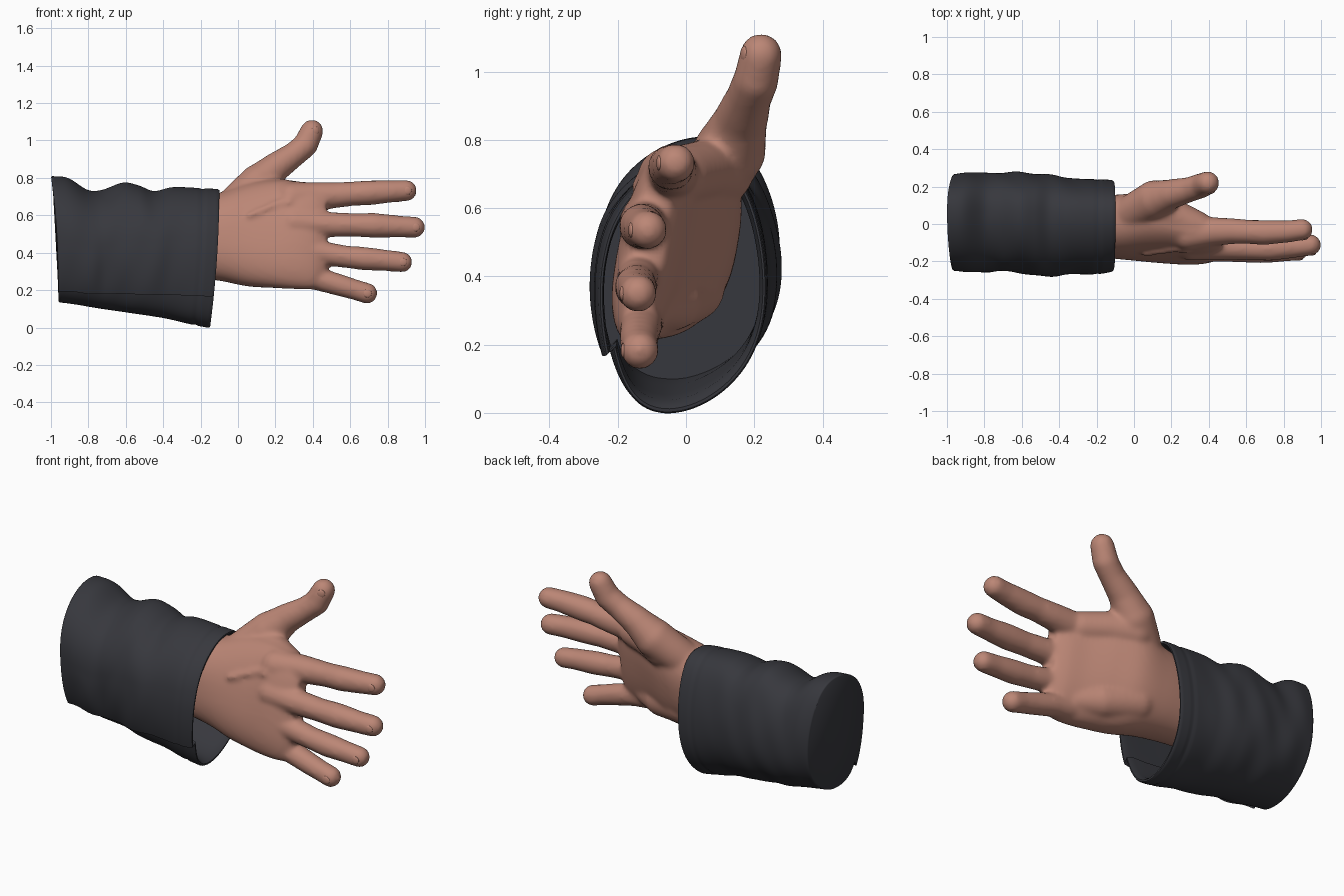
import bpy, bmesh, math
from mathutils import Vector, Matrix

cube = bpy.data.objects.get("Cube")
if cube:
    bpy.data.objects.remove(cube, do_unlink=True)


def material(name, rgb):
    m = bpy.data.materials.new(name)
    m.use_nodes = True
    m.diffuse_color = (*rgb, 1)
    bsdf = next(n for n in m.node_tree.nodes if n.type == 'BSDF_PRINCIPLED')
    bsdf.inputs["Base Color"].default_value = (*rgb, 1)
    bsdf.inputs["Roughness"].default_value = 0.7
    return m


skin = material("skin", (0.50, 0.24, 0.18))
cloth = material("dark cloth", (0.038, 0.039, 0.047))


def spow(v, p):
    return math.copysign(abs(v) ** p, v)


def sample(table, u):
    """Smoothly interpolate rows keyed by their first value."""
    u = min(max(u, table[0][0]), table[-1][0])
    i = next(i for i in range(len(table) - 1) if u <= table[i + 1][0])
    a, b = table[i], table[i + 1]
    p, q = table[max(i - 1, 0)], table[min(i + 2, len(table) - 1)]
    h = b[0] - a[0]
    t = (u - a[0]) / h
    out = []
    for k in range(1, len(a)):
        ma = (b[k] - p[k]) / (b[0] - p[0]) * h
        mb = (q[k] - a[k]) / (q[0] - a[0]) * h
        out.append((2*t**3 - 3*t*t + 1) * a[k] + (t**3 - 2*t*t + t) * ma
                   + (3*t*t - 2*t**3) * b[k] + (t**3 - t*t) * mb)
    return out


def loft(bm, rings):
    """Skin a list of point rings and cap both ends."""
    loops = [[bm.verts.new(p) for p in r] for r in rings]
    n = len(loops[0])
    for a, b in zip(loops, loops[1:]):
        for i in range(n):
            j = (i + 1) % n
            bm.faces.new((a[i], a[j], b[j], b[i]))
    bm.faces.new(loops[0])
    bm.faces.new(loops[-1])


def finish(bm, name, mat):
    bmesh.ops.recalc_face_normals(bm, faces=bm.faces)
    mesh = bpy.data.meshes.new(name)
    bm.to_mesh(mesh)
    bm.free()
    mesh.materials.append(mat)
    obj = bpy.data.objects.new(name, mesh)
    bpy.context.collection.objects.link(obj)
    bpy.ops.object.select_all(action='DESELECT')
    obj.select_set(True)
    bpy.context.view_layer.objects.active = obj
    bpy.ops.object.shade_smooth_by_angle(angle=math.radians(50))
    return obj


# Sleeve: position along arm, top z, bottom z, front y, back y
SLEEVE = [
    (0.00, 0.81, 0.13, -0.25, 0.265),
    (0.10, 0.80, 0.12, -0.255, 0.275),
    (0.22, 0.735, 0.105, -0.26, 0.275),
    (0.30, 0.735, 0.095, -0.25, 0.275),
    (0.43, 0.775, 0.08, -0.26, 0.275),
    (0.52, 0.76, 0.07, -0.275, 0.27),
    (0.61, 0.73, 0.06, -0.28, 0.265),
    (0.72, 0.75, 0.045, -0.265, 0.245),
    (0.90, 0.745, 0.012, -0.265, 0.24),
    (1.00, 0.74, -0.003, -0.25, 0.235),
]
SEGS = 110


def sleeve_ring(u, scale=1.0):
    zt, zb, yf, yb = sample(SLEEVE, u)
    zc, zr, yc, yr = (zt + zb) / 2, (zt - zb) / 2, (yf + yb) / 2, (yb - yf) / 2
    lip = math.radians(230 - 20 * u)
    ring = []
    for i in range(SEGS + 1):
        t = i / SEGS
        a = lip + math.tau * t
        c, s = math.cos(a), math.sin(a)
        # overlapping front flap, hem groove and diagonal folds
        f = 0.95 + 0.05 * min(1, t * 6) + 0.05 * max(0, 1 - (1 - t) * 8)
        f -= 0.015 * math.exp(-((u - 0.9) / 0.012) ** 2)
        fold = math.sin(20 * u + 3.5 * s) + 0.6 * math.sin(33 * u - 5 * s + c)
        f += 0.018 * fold * abs(c) * math.sin(math.pi * u) ** 0.7 * (1.1 - u)
        f *= scale
        y = yc + yr * f * spow(c, 0.95) + 0.05 * s ** 3
        z = zc + zr * f * spow(s, 0.95)
        k = min(max((z - zb) / (zt - zb), 0), 1)
        x = (-0.96 - 0.04 * k ** 2.5) * (1 - u) + (-0.10 - 0.05 * (1 - k) ** 2) * u
        ring.append((x, y, z))
    return ring


bm = bmesh.new()
rings = [sleeve_ring(0.0, 0.985)] + [sleeve_ring(0.006 + 0.984 * i / 70) for i in range(71)]
rings += [sleeve_ring(1.0, 0.985), sleeve_ring(1.0, 0.96), sleeve_ring(0.985, 0.94)]
rings += [sleeve_ring(u, 0.91) for u in (0.95, 0.85, 0.7, 0.55)]
loft(bm, rings)
finish(bm, "sleeve", cloth)

# Palm and forearm: x, centre y, centre z, half thickness, half height, lean
PALM = [
    (-0.60, -0.01, 0.47, 0.14, 0.19, 0.10),
    (-0.30, -0.01, 0.48, 0.15, 0.21, 0.12),
    (-0.10, -0.015, 0.485, 0.165, 0.235, 0.15),
    (0.05, -0.02, 0.495, 0.165, 0.275, 0.22),
    (0.18, -0.05, 0.50, 0.14, 0.288, 0.24),
    (0.32, -0.09, 0.493, 0.108, 0.288, 0.20),
    (0.42, -0.105, 0.488, 0.08, 0.275, 0.18),
    (0.47, -0.11, 0.49, 0.05, 0.23, 0.16),
]


def palm_ring(x):
    cy, cz, ry, rz, lean = sample(PALM, x)
    ring = []
    for i in range(48):
        a = math.tau * i / 48
        dz = rz * spow(math.sin(a), 0.85)
        ring.append((x, cy + ry * spow(math.cos(a), 0.85) + lean * dz, cz + dz))
    return ring


def limb(bm, points):
    """Tapered segments with round joints; points are (x, y, z, radius)."""
    for x, y, z, r in points:
        bmesh.ops.create_uvsphere(bm, u_segments=24, v_segments=14, radius=r,
                                  matrix=Matrix.Translation((x, y, z)))
    for p, q in zip(points, points[1:]):
        a, b = Vector(p[:3]), Vector(q[:3])
        turn = (b - a).to_track_quat('Z', 'Y').to_matrix().to_4x4()
        bmesh.ops.create_cone(bm, cap_ends=True, segments=24, radius1=p[3], radius2=q[3],
                              depth=(b - a).length,
                              matrix=Matrix.Translation((a + b) / 2) @ turn)


FINGERS = {
    "index": [(0.29, -0.055, 0.69, 0.088), (0.42, -0.04, 0.702, 0.077), (0.52, -0.038, 0.708, 0.07),
              (0.61, -0.042, 0.715, 0.065), (0.70, -0.045, 0.72, 0.067), (0.82, -0.04, 0.728, 0.06),
              (0.90, -0.03, 0.732, 0.057)],
    "middle": [(0.30, -0.115, 0.56, 0.08), (0.50, -0.125, 0.55, 0.067), (0.62, -0.13, 0.548, 0.063),
               (0.73, -0.13, 0.546, 0.067), (0.86, -0.122, 0.54, 0.059), (0.944, -0.112, 0.536, 0.057)],
    "ring": [(0.30, -0.13, 0.425, 0.075), (0.48, -0.14, 0.393, 0.063), (0.58, -0.145, 0.378, 0.06),
             (0.68, -0.147, 0.368, 0.063), (0.80, -0.145, 0.358, 0.057), (0.878, -0.14, 0.35, 0.055)],
    "little": [(0.24, -0.13, 0.295, 0.073), (0.42, -0.13, 0.262, 0.062), (0.56, -0.137, 0.222, 0.058),
               (0.63, -0.137, 0.201, 0.055), (0.69, -0.135, 0.183, 0.056)],
    "thumb": [(-0.05, 0.03, 0.62, 0.10), (0.03, 0.085, 0.70, 0.10), (0.11, 0.13, 0.77, 0.105),
              (0.20, 0.16, 0.855, 0.08), (0.30, 0.185, 0.925, 0.067), (0.36, 0.205, 0.975, 0.067),
              (0.395, 0.22, 1.05, 0.062)],
}

bm = bmesh.new()
loft(bm, [palm_ring(-0.60 + 1.07 * i / 36) for i in range(37)])
for points in FINGERS.values():
    limb(bm, points)
# web between thumb and index, and the heel of the palm
limb(bm, [(0.08, 0.10, 0.71, 0.10), (0.20, 0.05, 0.71, 0.09), (0.34, -0.015, 0.695, 0.083)])
limb(bm, [(0.00, 0.01, 0.37, 0.105), (0.18, -0.045, 0.335, 0.095), (0.30, -0.10, 0.32, 0.075)])
# tendons fanning to the knuckles on the back of the hand
for z, x in ((0.665, 0.27), (0.555, 0.31), (0.43, 0.29), (0.32, 0.24)):
    y = -0.168 + 0.22 * max(0, z - 0.5)
    limb(bm, [(0.06, -0.16, 0.5 + (z - 0.5) * 0.6, 0.015), (x - 0.05, y, z, 0.02),
              (x, y + 0.012, z, 0.04)])

hand = finish(bm, "hand", skin)
remesh = hand.modifiers.new("fuse", 'REMESH')
remesh.mode = 'VOXEL'
remesh.voxel_size = 0.012
remesh.use_smooth_shade = True
soften = hand.modifiers.new("soften", 'SMOOTH')
soften.factor = 0.5
soften.iterations = 10

# Fingernails: flattened caps lying almost flush on the back of each fingertip
for name, points in FINGERS.items():
    a, tip = Vector(points[-2][:3]), Vector(points[-1][:3])
    r = points[-1][3]
    along = (tip - a).normalized()
    out = Vector((0.35, -1, 0)) if name == "thumb" else Vector((0, -1, 0))
    out = (out - along * out.dot(along)).normalized()
    side = along.cross(out)
    basis = Matrix((along, side, out)).transposed().to_4x4()
    place = Matrix.Translation(tip + out * (r - 0.008)) @ basis
    bm = bmesh.new()
    bmesh.ops.create_uvsphere(bm, u_segments=20, v_segments=12, radius=1,
                              matrix=place @ Matrix.Diagonal((0.024, 0.022, 0.008, 1)))
    finish(bm, name + "_nail", skin)
